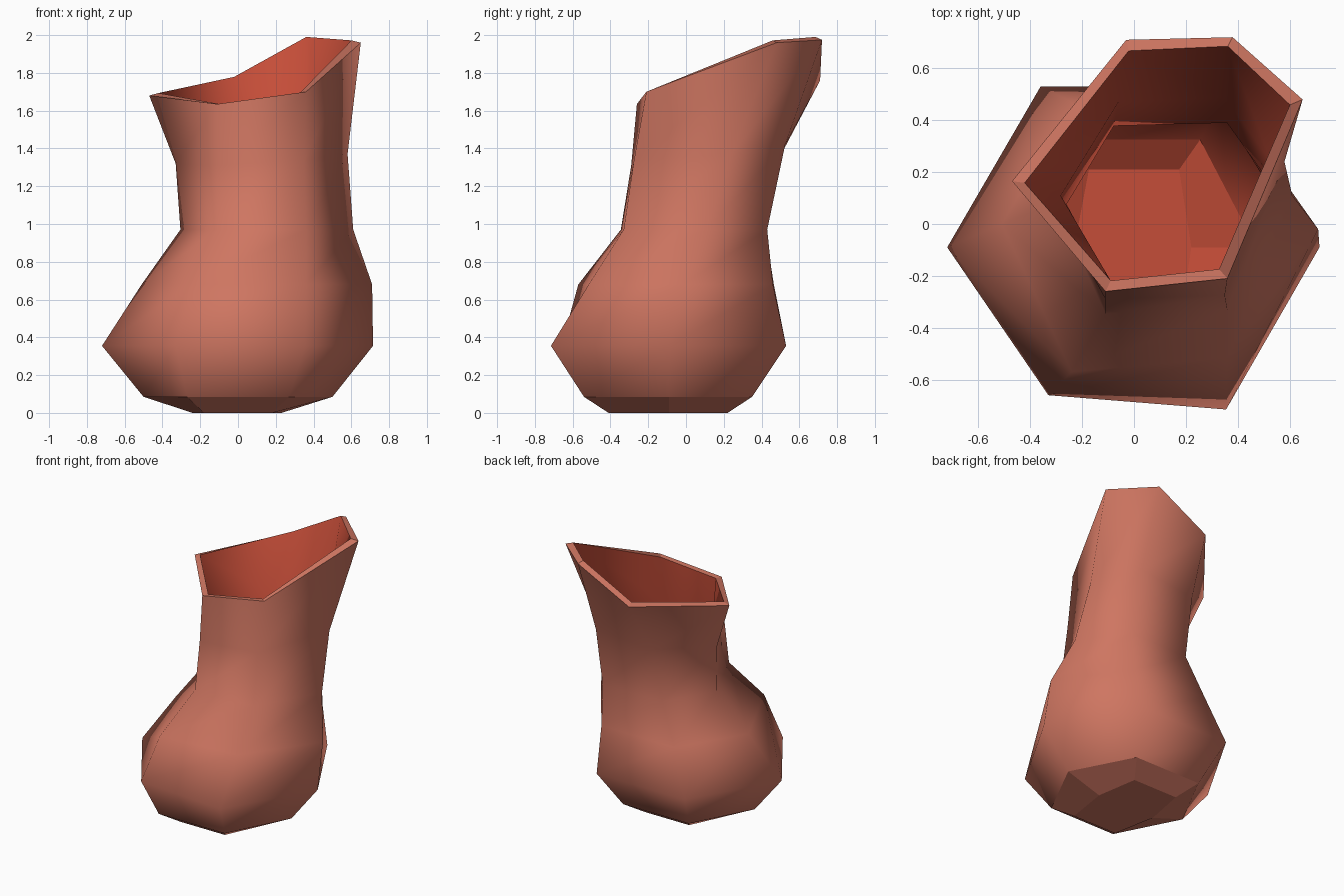
import bpy, bmesh

if "Cube" in bpy.data.objects:
    bpy.data.objects.remove(bpy.data.objects["Cube"])


def material(name, rgb):
    m = bpy.data.materials.new(name)
    m.diffuse_color = (*rgb, 1)
    m.use_nodes = True
    m.node_tree.nodes["Principled BSDF"].inputs["Base Color"].default_value = m.diffuse_color
    return m


# Six-sided rings from foot to rim, corners in order:
# left, front left, front right, right, back right, back left
def level(z, pts):
    return [(x, y, z) for x, y in pts]


rings = [
    level(0.0, [(-.24, -.09), (-.18, -.41), (.18, -.41), (.23, -.09), (.18, .22), (-.18, .22)]),
    level(.085, [(-.5, -.09), (-.27, -.54), (.27, -.54), (.5, -.09), (.27, .35), (-.27, .35)]),
    level(.355, [(-.72, -.09), (-.33, -.66), (.355, -.715), (.715, -.09), (.36, .53), (-.36, .53)]),
    level(.68, [(-.51, .0), (-.24, -.57), (.36, -.515), (.71, -.02), (.37, .46), (-.23, .465)]),
    level(.97, [(-.305, .08), (-.11, -.345), (.36, -.33), (.61, .11), (.38, .43), (-.1, .42)]),
    [(-.33, .11, 1.32), (-.11, -.29, 1.31), (.35, -.275, 1.34),
     (.58, .24, 1.37), (.37, .525, 1.42), (-.08, .51, 1.38)],
    [(-.47, .165, 1.68), (-.11, -.26, 1.635), (.36, -.21, 1.70),
     (.65, .48, 1.96), (.38, .72, 1.975), (-.03, .71, 1.76)],
]

# Outer skin
bm = bmesh.new()
loops = [[bm.verts.new(p) for p in ring] for ring in rings]
for lo, hi in zip(loops, loops[1:]):
    for i in range(6):
        j = (i + 1) % 6
        bm.faces.new((lo[i], lo[j], hi[j], hi[i]))
bm.faces.new(loops[0][::-1])
mesh = bpy.data.meshes.new("vase")
bm.to_mesh(mesh)
bm.free()
vase = bpy.data.objects.new("vase", mesh)
bpy.context.collection.objects.link(vase)
mesh.materials.append(material("terracotta outside", (.62, .18, .12)))
mesh.materials.append(material("red clay inside", (.56, .075, .04)))

# Wall thickness, with the inside in the second colour
shell = vase.modifiers.new("wall", 'SOLIDIFY')
shell.thickness = .04
shell.offset = -1
shell.use_even_offset = True
shell.material_offset = 1
shell.material_offset_rim = 0
bpy.context.view_layer.objects.active = vase
vase.select_set(True)
bpy.ops.object.modifier_apply(modifier="wall")

# Smooth walls, flat foot and rim
for f in vase.data.polygons:
    is_rim = f.center.z > 1.6 and f.normal.z > .5
    f.use_smooth = f.center.z > .15 and not is_rim
